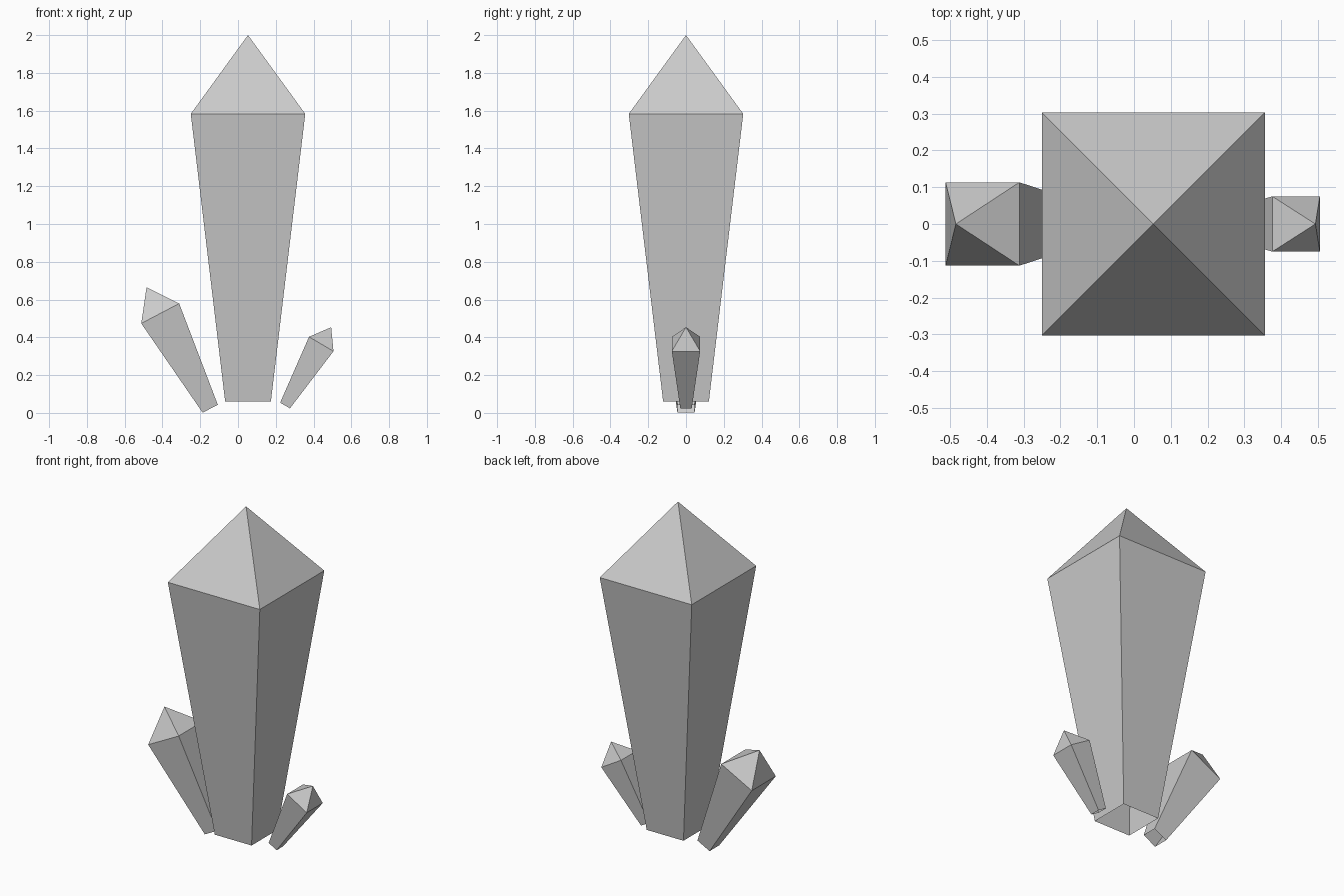
import bpy
import bmesh
from math import radians
from mathutils import Matrix

cube = bpy.data.objects.get("Cube")
if cube:
    bpy.data.objects.remove(cube, do_unlink=True)

# One plain stone colour
stone = bpy.data.materials.new("light_grey_stone")
stone.use_nodes = True
stone.diffuse_color = (0.6, 0.6, 0.6, 1)
stone.node_tree.nodes["Principled BSDF"].inputs["Base Color"].default_value = (0.6, 0.6, 0.6, 1)

BASE_HALF, TOP_HALF = 0.121, 0.303
SHAFT, TIP = 1.523, 0.417


def crystal(name, location, size, lean):
    """Square crystal, open underneath, flaring upward to a pyramid tip."""
    bm = bmesh.new()
    corners = [(-1, -1), (1, -1), (1, 1), (-1, 1)]
    base = [bm.verts.new((x * BASE_HALF, y * BASE_HALF, 0)) for x, y in corners]
    top = [bm.verts.new((x * TOP_HALF, y * TOP_HALF, SHAFT)) for x, y in corners]
    apex = bm.verts.new((0, 0, SHAFT + TIP))
    for i in range(4):
        j = (i + 1) % 4
        bm.faces.new((base[i], base[j], top[j], top[i]))
        bm.faces.new((top[i], top[j], apex))
    bm.transform(Matrix.Translation(location)
                 @ Matrix.Rotation(radians(lean), 4, "Y")
                 @ Matrix.Scale(size, 4))
    mesh = bpy.data.meshes.new(name)
    bm.to_mesh(mesh)
    bm.free()
    mesh.materials.append(stone)
    obj = bpy.data.objects.new(name, mesh)
    bpy.context.collection.objects.link(obj)
    return obj


# Tall centre crystal with a smaller one leaning out on each side
crystal("main_crystal", (0.053, 0, 0.06), 1, 0)
crystal("right_crystal", (-0.147, 0, 0.022), 0.374, -27.7)
crystal("left_crystal", (0.249, 0, 0.039), 0.248, 30.5)
